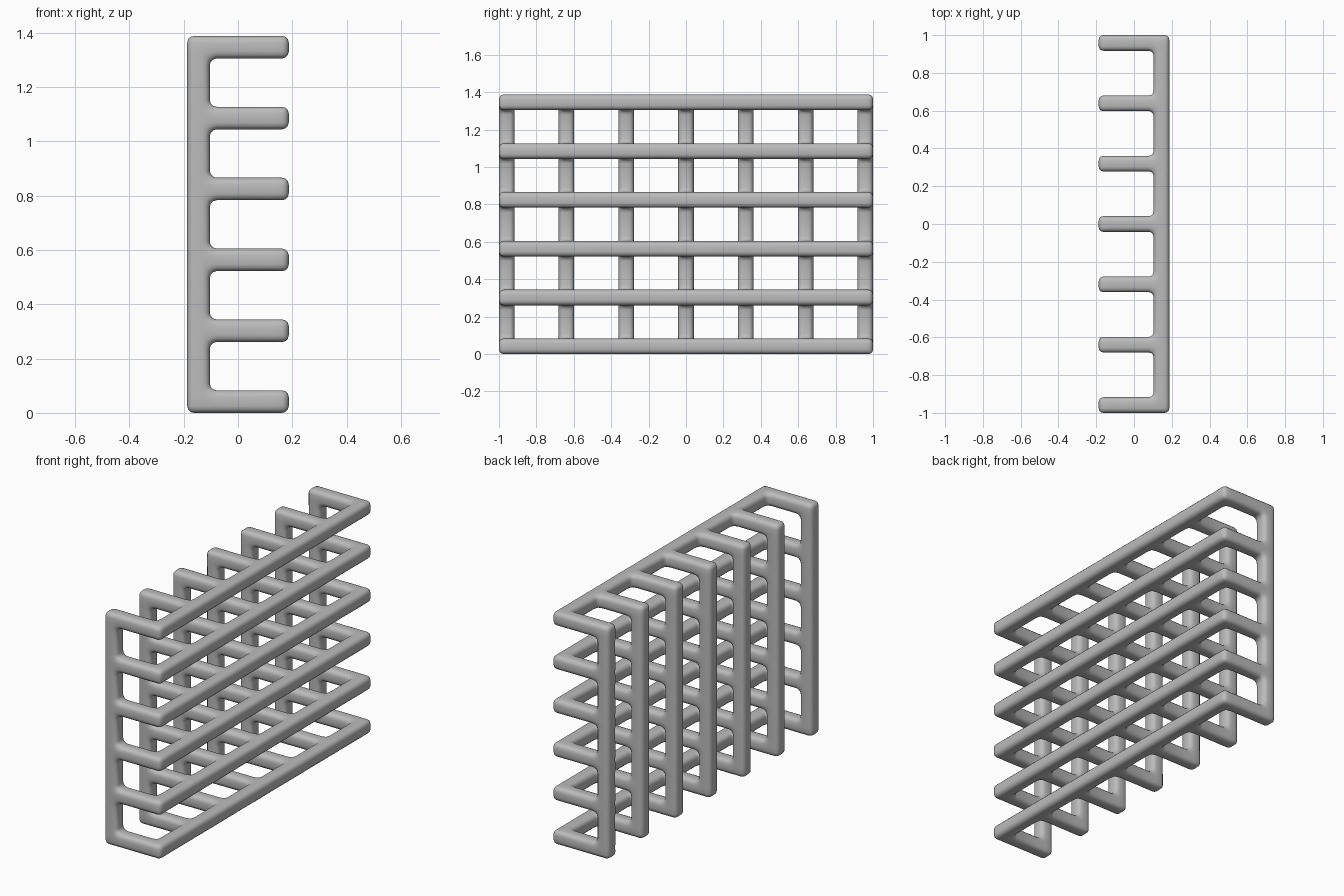
import bpy
import bmesh
import math

if "Cube" in bpy.data.objects:
    bpy.data.objects.remove(bpy.data.objects["Cube"], do_unlink=True)

BAR = 0.083          # thickness of every bar
POSTS, RAILS = 7, 6
DEPTH, LENGTH, HEIGHT = 0.374, 2.0, 1.388


def cuts(count, total, start):
    """Both edges of each bar, evenly spaced along one axis."""
    pitch = (total - BAR) / (count - 1)
    return [start + i * pitch + side for i in range(count) for side in (0, BAR)]


xs = cuts(2, DEPTH, -DEPTH / 2)
ys = cuts(POSTS, LENGTH, -LENGTH / 2)
zs = cuts(RAILS, HEIGHT, 0)


def solid(i, j, k):
    """Cell rule: upright posts at the back, long rails in front, ties between."""
    if not (0 <= i < len(xs) - 1 and 0 <= j < len(ys) - 1 and 0 <= k < len(zs) - 1):
        return False
    on_post, on_rail = j % 2 == 0, k % 2 == 0
    return (on_post, on_post and on_rail, on_rail)[i]


# Outer skin of the joined bars
bm = bmesh.new()
corners = {}


def corner(i, j, k):
    if (i, j, k) not in corners:
        corners[i, j, k] = bm.verts.new((xs[i], ys[j], zs[k]))
    return corners[i, j, k]


for i in range(len(xs) - 1):
    for j in range(len(ys) - 1):
        for k in range(len(zs) - 1):
            if not solid(i, j, k):
                continue
            for axis in range(3):
                for side in (0, 1):
                    near = [i, j, k]
                    near[axis] += 2 * side - 1
                    if solid(*near):
                        continue
                    loop = []
                    for u, v in ((0, 0), (1, 0), (1, 1), (0, 1)):
                        c = [i, j, k]
                        c[axis] += side
                        c[(axis + 1) % 3] += u
                        c[(axis + 2) % 3] += v
                        loop.append(corner(*c))
                    bm.faces.new(loop if side else loop[::-1])

bmesh.ops.dissolve_limit(bm, angle_limit=math.radians(1), verts=bm.verts, edges=bm.edges)

# Rounded edges and filleted joints
bmesh.ops.bevel(bm, geom=bm.edges[:], offset=0.025, offset_type='OFFSET',
                segments=3, profile=0.5, affect='EDGES', clamp_overlap=True)
bmesh.ops.recalc_face_normals(bm, faces=bm.faces)

mesh = bpy.data.meshes.new("lattice_rack")
bm.to_mesh(mesh)
bm.free()
rack = bpy.data.objects.new("lattice_rack", mesh)
bpy.context.collection.objects.link(rack)

# Plain grey finish
grey = bpy.data.materials.new("plain_grey")
grey.use_nodes = True
colour = (0.5, 0.5, 0.5, 1)
grey.diffuse_color = colour
grey.node_tree.nodes["Principled BSDF"].inputs["Base Color"].default_value = colour
mesh.materials.append(grey)

bpy.context.view_layer.objects.active = rack
rack.select_set(True)
bpy.ops.object.shade_smooth_by_angle(angle=math.radians(40))
